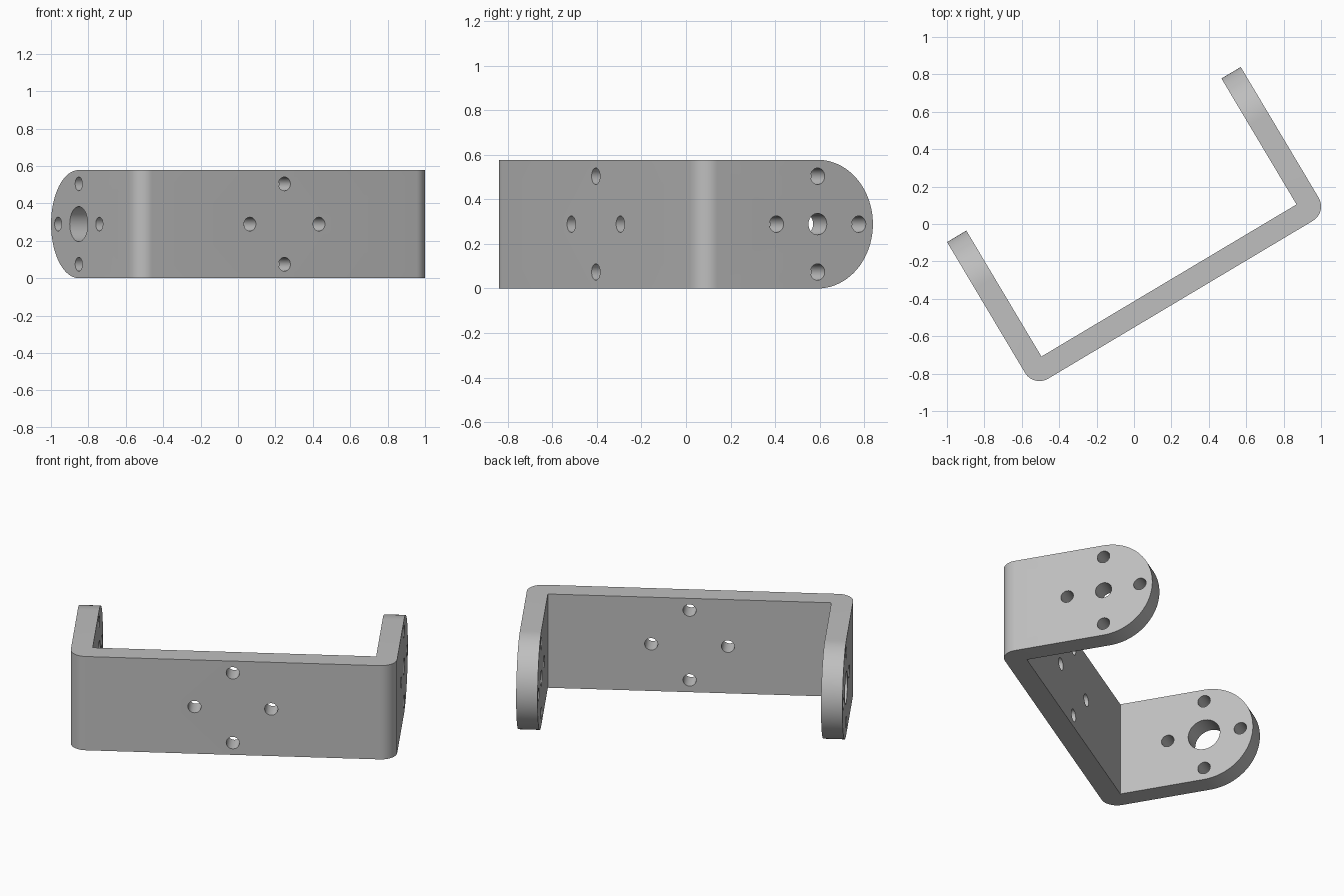
import bpy, bmesh
from math import pi, cos, sin, radians
from mathutils import Matrix, Vector

cube = bpy.data.objects.get("Cube")
if cube:
    bpy.data.objects.remove(cube, do_unlink=True)

HALF = 0.794       # half of the inside width
THICK = 0.12       # sheet thickness
BEND = 0.09        # outer bend radius
ARM = 0.784        # inside arm length
HEIGHT = 0.578
MID = HEIGHT / 2
PIVOT = ARM - MID  # centre of the rounded arm end
SPREAD = 0.215     # bolt circle radius
BOLT = 0.037       # bolt hole radius


def arc(cx, cy, r, start, end, steps):
    angles = [start + (end - start) * i / steps for i in range(steps + 1)]
    return [(cx + r * cos(a), cy + r * sin(a)) for a in angles]


def add_object(name, bm):
    bmesh.ops.recalc_face_normals(bm, faces=bm.faces)
    mesh = bpy.data.meshes.new(name)
    bm.to_mesh(mesh)
    bm.free()
    obj = bpy.data.objects.new(name, mesh)
    bpy.context.collection.objects.link(obj)
    return obj


def extrude_profile(name, points, direction):
    bm = bmesh.new()
    face = bm.faces.new([bm.verts.new(p) for p in points])
    geom = bmesh.ops.extrude_face_region(bm, geom=[face])["geom"]
    moved = [v for v in geom if isinstance(v, bmesh.types.BMVert)]
    bmesh.ops.translate(bm, verts=moved, vec=Vector(direction))
    return add_object(name, bm)


def cut(target, cutter, operation):
    mod = target.modifiers.new(cutter.name, 'BOOLEAN')
    mod.object, mod.operation, mod.solver = cutter, operation, 'EXACT'
    bpy.context.view_layer.objects.active = target
    bpy.ops.object.modifier_apply(modifier=mod.name)
    bpy.data.objects.remove(cutter, do_unlink=True)


# Bent sheet: U-shaped plan with rounded outer corners
edge = HALF + THICK
right = [(HALF, 0), (HALF, ARM), (edge, ARM)]
corner = arc(edge - BEND, BEND - THICK, BEND, 0, -pi / 2, 12)
half_plan = right + corner
plan = half_plan + [(-x, y) for x, y in reversed(half_plan)]
bracket = extrude_profile("bracket", [(x, y, -0.1) for x, y in plan],
                          (0, 0, HEIGHT + 0.2))

# Round the arm ends and trim to height
side = [(-1, HEIGHT), (-1, 0)] + arc(PIVOT, MID, MID, -pi / 2, pi / 2, 40)
trim = extrude_profile("end_trim", [(-2, y, z) for y, z in side], (4, 0, 0))
cut(bracket, trim, 'INTERSECT')

# Drill holes: a four-bolt pattern on each plate, plus arm pivot holes
drill = bmesh.new()


def hole(place, radius, axis):
    turn = Matrix.Rotation(pi / 2, 4, 'Y' if axis == 'X' else 'X')
    bmesh.ops.create_cone(drill, cap_ends=True, segments=32, radius1=radius,
                          radius2=radius, depth=0.4,
                          matrix=Matrix.Translation(place) @ turn)


for across, up in ((SPREAD, 0), (-SPREAD, 0), (0, SPREAD), (0, -SPREAD)):
    hole((across, -THICK / 2, MID + up), BOLT, 'Y')
    for sign in (-1, 1):
        hole((sign * (HALF + THICK / 2), PIVOT + across, MID + up), BOLT, 'X')
for sign, radius in ((-1, 0.094), (1, 0.048)):
    hole((sign * (HALF + THICK / 2), PIVOT, MID), radius, 'X')
cut(bracket, add_object("hole_drill", drill), 'DIFFERENCE')

# Turn and centre the bracket
bracket.rotation_euler.z = radians(30.8)
bracket.location = (0.187, -0.302, 0)

# Grey metal finish
grey = bpy.data.materials.new("grey_metal")
grey.use_nodes = True
grey.diffuse_color = (0.52, 0.52, 0.52, 1)
grey.node_tree.nodes["Principled BSDF"].inputs["Base Color"].default_value = grey.diffuse_color
bracket.data.materials.clear()
bracket.data.materials.append(grey)

bpy.ops.object.select_all(action='DESELECT')
bracket.select_set(True)
bpy.context.view_layer.objects.active = bracket
bpy.ops.object.shade_smooth_by_angle(angle=radians(30))
